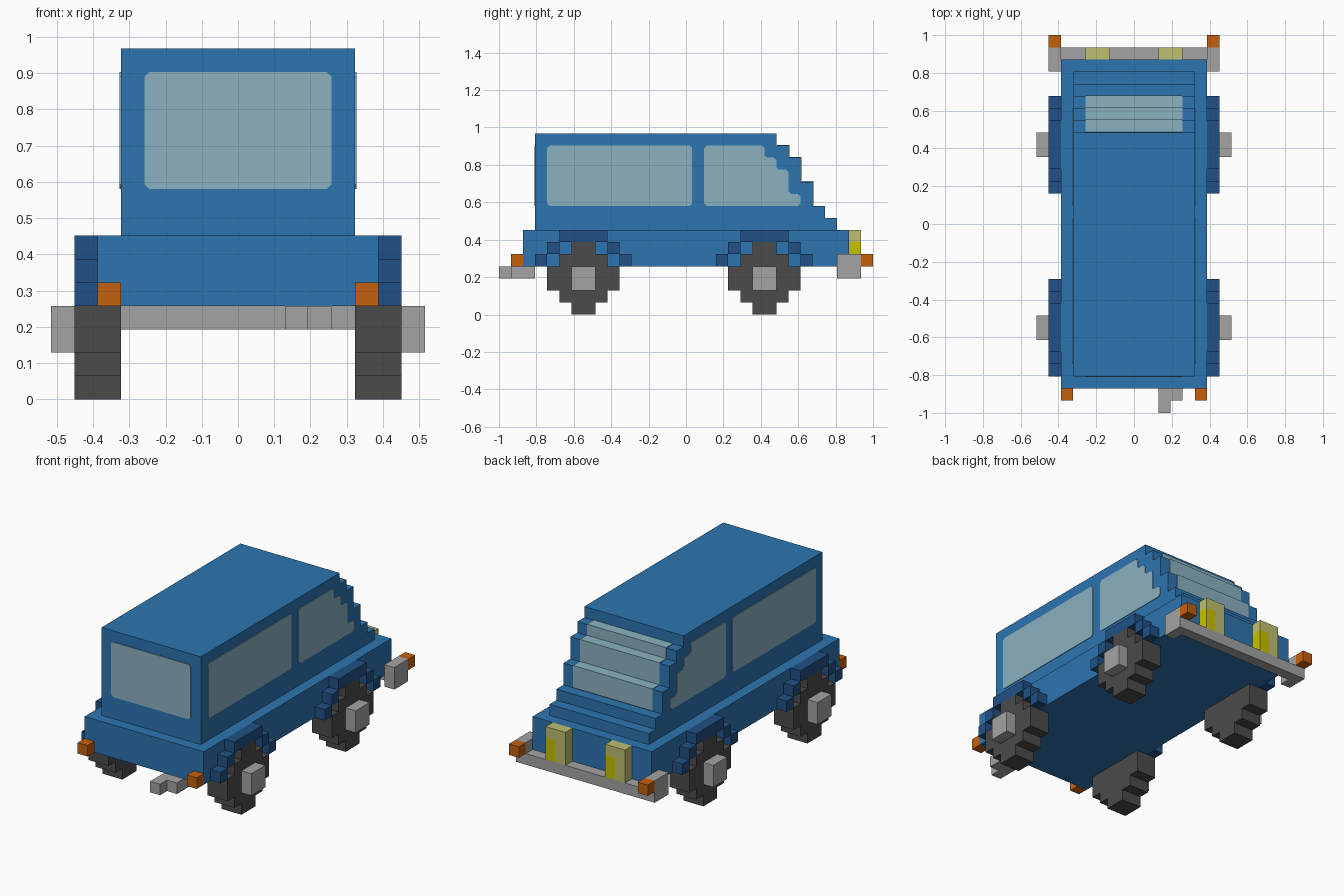
import bpy
import bmesh

if "Cube" in bpy.data.objects:
    bpy.data.objects.remove(bpy.data.objects["Cube"], do_unlink=True)

U = 2 / 31      # one block; x counts from the centre, y from the -y end, z from the ground
E = 0.06        # half thickness of the glass plates, in blocks


def material(name, rgb):
    m = bpy.data.materials.new(name)
    m.use_nodes = True
    m.diffuse_color = (*rgb, 1)
    bsdf = next(n for n in m.node_tree.nodes if n.type == 'BSDF_PRINCIPLED')
    bsdf.inputs["Base Color"].default_value = (*rgb, 1)
    return m


BLUE = material("body_blue", (0.026, 0.178, 0.44))
NAVY = material("fender_navy", (0.015, 0.082, 0.235))
GLASS = material("pale_glass", (0.255, 0.448, 0.53))
TYRE = material("tyre_grey", (0.07, 0.07, 0.07))
METAL = material("light_metal", (0.37, 0.37, 0.37))
ORANGE = material("signal_orange", (0.55, 0.116, 0.004))
CREAM = material("lamp_cream", (0.52, 0.52, 0.165))
YELLOW = material("lamp_yellow", (0.58, 0.54, 0.0))


def finish(name, bm, mat):
    """Scale from blocks to units and link as an object."""
    bmesh.ops.recalc_face_normals(bm, faces=bm.faces)
    for v in bm.verts:
        v.co = (v.co.x * U, v.co.y * U - 1, v.co.z * U)
    me = bpy.data.meshes.new(name)
    bm.to_mesh(me)
    bm.free()
    me.materials.append(mat)
    ob = bpy.data.objects.new(name, me)
    bpy.context.collection.objects.link(ob)
    return ob


def prism(name, pts, a, b, mat, axis='x'):
    """Extrude a profile from a to b: (y, z) points along x, or (x, z) points along y."""
    bm = bmesh.new()
    place = (lambda p: (a, p[0], p[1])) if axis == 'x' else (lambda p: (p[0], a, p[1]))
    face = bm.faces.new([bm.verts.new(place(p)) for p in pts])
    ext = bmesh.ops.extrude_face_region(bm, geom=[face], use_keep_orig=True)
    move = (b - a, 0, 0) if axis == 'x' else (0, b - a, 0)
    bmesh.ops.translate(bm, vec=move,
                        verts=[g for g in ext["geom"] if isinstance(g, bmesh.types.BMVert)])
    return finish(name, bm, mat)


def box(name, x, y, z, mat):
    return prism(name, [(y[0], z[0]), (y[1], z[0]), (y[1], z[1]), (y[0], z[1])], x[0], x[1], mat)


def clip(pts, c=0.2):
    """Cut the corners of a profile."""
    out = []
    for i, p in enumerate(pts):
        for q in (pts[i - 1], pts[(i + 1) % len(pts)]):
            d = ((q[0] - p[0]) ** 2 + (q[1] - p[1]) ** 2) ** 0.5
            out.append((p[0] + (q[0] - p[0]) * c / d, p[1] + (q[1] - p[1]) * c / d))
    return out


def span(s, a, b):
    """x range on the side s."""
    return tuple(sorted((s * a, s * b)))


# Lower body and stepped cabin
box("lower_body", (-6, 6), (2, 29), (4, 7), BLUE)
stairs = [(23, 15), (23, 14), (24, 14), (24, 13), (25, 13), (25, 11), (26, 11),
          (26, 9), (27, 9), (27, 8), (28, 8), (28, 7)]
prism("cabin", [(3, 7), (3, 15)] + stairs, -5, 5, BLUE)

# Windshield follows the steps
steps = stairs[1:8]
prism("windshield", [(y + E, z + E) for y, z in steps] +
      [(y - E, z - E) for y, z in reversed(steps)], -4, 4, GLASS)

# Window at the other end
prism("end_window", clip([(-4, 9), (4, 9), (4, 14), (-4, 14)]), 3 - E, 3 + E, GLASS, 'y')

# Side windows
long_window = clip([(4, 9), (16, 9), (16, 14), (4, 14)])
door_window = clip([(17, 9), (25, 9), (25, 10), (24, 10), (24, 12), (23, 12),
                    (23, 13), (22, 13), (22, 14), (17, 14)])
# Stepped wheel outline: bottom, top, half width
rows = [(0, 1, 1), (1, 2, 2), (2, 4, 3), (4, 5, 2), (5, 6, 1)]

for s, side in ((1, "left"), (-1, "right")):
    prism(f"long_window_{side}", long_window, s * 5 - E, s * 5 + E, GLASS)
    prism(f"door_window_{side}", door_window, s * 5 - E, s * 5 + E, GLASS)

    for c, end in ((7, "a"), (22, "b")):
        # Wheel with square hub
        edge = [(h, z) for z0, z1, h in rows for z in (z0, z1)]
        outline = [(c + h, z) for h, z in edge] + [(c - h, z) for h, z in reversed(edge)]
        prism(f"wheel_{side}_{end}", outline, s * 5, s * 7, TYRE)
        box(f"hub_{side}_{end}", span(s, 7, 8), (c - 1, c + 1), (2, 4), METAL)
        # Fender blocks stepping over the wheel
        box(f"fender_top_{side}_{end}", span(s, 6, 7), (c - 2, c + 2), (6, 7), NAVY)
        for d, tag in ((-1, "rear"), (1, "fore")):
            for inner, z in ((2, 5), (3, 4)):
                y = sorted((c + d * inner, c + d * (inner + 1)))
                box(f"fender_{tag}_{z}_{side}_{end}", span(s, 6, 7), y, (z, z + 1), NAVY)

    # Bumper ends and signal lamps
    box(f"bumper_end_{side}", span(s, 6, 7), (28, 30), (3, 5), METAL)
    box(f"bumper_signal_{side}", span(s, 6, 7), (30, 31), (4, 5), ORANGE)
    box(f"body_signal_{side}", span(s, 5, 6), (1, 2), (4, 5), ORANGE)

    # Headlamp: cream block with a yellow lower corner on its +x side
    x0 = 2 if s > 0 else -4
    prism(f"headlamp_{side}", [(x0, 4), (x0 + 1, 4), (x0 + 1, 6), (x0 + 2, 6),
                               (x0 + 2, 7), (x0, 7)], 29, 30, CREAM, 'y')
    box(f"headlamp_glow_{side}", (x0 + 1, x0 + 2), (29, 30), (4, 6), YELLOW)

# Bumper bar and kinked exhaust
box("bumper_bar", (-6, 6), (29, 30), (3, 4), METAL)
box("exhaust_tip", (2, 3), (0, 2), (3, 4), METAL)
box("exhaust_pipe", (3, 4), (1, 3), (3, 4), METAL)
